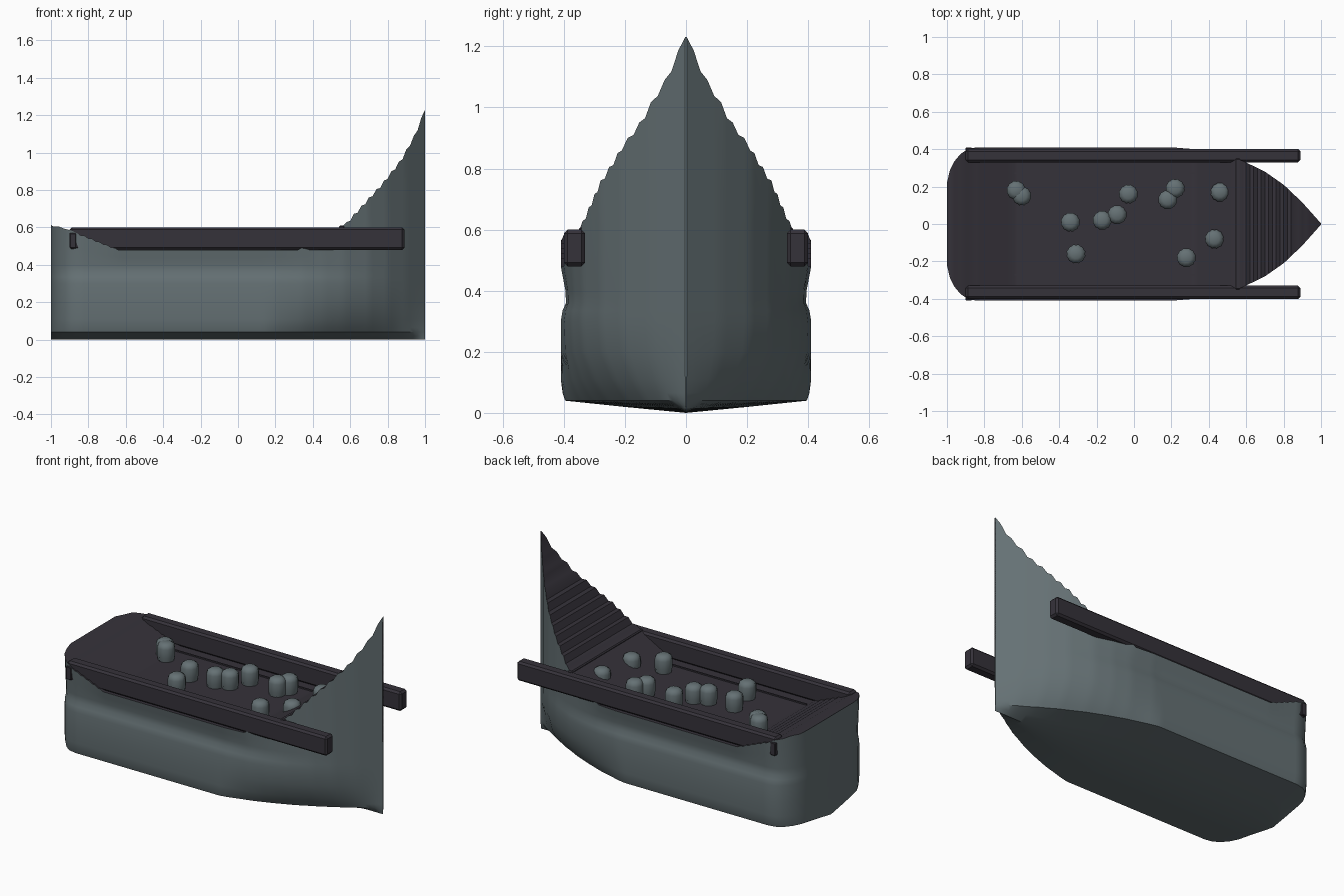
import bpy, bmesh, math

if "Cube" in bpy.data.objects:
    bpy.data.objects.remove(bpy.data.objects["Cube"])


def material(name, rgb):
    m = bpy.data.materials.new(name)
    m.use_nodes = True
    m.diffuse_color = (*rgb, 1)
    m.node_tree.nodes["Principled BSDF"].inputs["Base Color"].default_value = (*rgb, 1)
    return m


HULL = material("grey_blue_steel", (0.13, 0.165, 0.175))
DECK = material("dark_charcoal", (0.036, 0.032, 0.042))


def finish(bm, name, mats, angle=35):
    bmesh.ops.recalc_face_normals(bm, faces=bm.faces)
    mesh = bpy.data.meshes.new(name)
    bm.to_mesh(mesh)
    bm.free()
    for m in mats:
        mesh.materials.append(m)
    ob = bpy.data.objects.new(name, mesh)
    bpy.context.collection.objects.link(ob)
    bpy.ops.object.select_all(action='DESELECT')
    ob.select_set(True)
    bpy.context.view_layer.objects.active = ob
    bpy.ops.object.shade_smooth_by_angle(angle=math.radians(angle))
    return ob


def box(name, lo, hi, mat, bevel=0):
    bm = bmesh.new()
    bmesh.ops.create_cube(bm, size=1)
    for v in bm.verts:
        v.co = [a + (c + 0.5) * (b - a) for a, b, c in zip(lo, hi, v.co)]
    if bevel:
        bmesh.ops.bevel(bm, geom=bm.edges[:], offset=bevel, segments=1, affect='EDGES')
    return finish(bm, name, [mat])


def lerp(points, x):
    for (x0, y0), (x1, y1) in zip(points, points[1:]):
        if x <= x1:
            return y0 + (y1 - y0) * max(0, x - x0) / (x1 - x0)
    return points[-1][1]


# Plan outline (x, half width) and sheer line (x, height)
PLAN = [(-1, .22), (-.985, .285), (-.96, .335), (-.93, .372), (-.89, .4), (-.84, .41),
        (.2, .41), (.35, .398), (.46, .376), (.57, .343), (.7, .28), (.8, .21),
        (.9, .115), (1, .003)]
SHEER = [(-1, .61), (-.93, .597), (-.64, .48), (.32, .48), (.54, .6), (.57, .61),
         (.77, .83), (.87, .955), (.95, 1.1), (1, 1.23)]
# Half section below the sheer: (width factor, height)
SECTION = [(.5, .02), (.965, .04), (.985, .065), (1, .11), (1, .2), (1, .3),
           (.985, .335), (.955, .36), (.96, .4)]


def half_section(x, ridge):
    w, top = lerp(PLAN, x), lerp(SHEER, x) + ridge
    bow = min(1, max(0, (x - .15) / .7))
    pts = []
    for f, z in SECTION:
        if z > .3:
            f += (1 - f) * bow
        f *= 1 - .5 * bow * max(0, 1 - z / .24) ** 1.5
        pts.append((w * f, z))
    pts.append((w * (.98 + .02 * bow), (.4 + top) / 2))
    pts.append((w, top))
    return pts


# Hull loft with a ridged deck
stations = [p[0] for p in PLAN[:5]] + [-.84 + .02 * i for i in range(93)]
bm = bmesh.new()
rings = []
for i, x in enumerate(stations):
    sloped = .008 if .57 < x < .99 else .003 if x < -.64 else 0
    half = half_section(x, sloped * (-1) ** i)
    loop = [(0, 0)] + half + [(-y, z) for y, z in reversed(half)]
    rings.append([bm.verts.new((x, y, z)) for y, z in loop])
n, deck = len(rings[0]), len(SECTION) + 2
for a, b in zip(rings, rings[1:]):
    for k in range(n):
        f = bm.faces.new((a[k], a[(k + 1) % n], b[(k + 1) % n], b[k]))
        f.material_index = int(k == deck)
bm.faces.new(rings[0])
bm.faces.new(rings[-1])
finish(bm, "hull", [HULL, DECK])

# Long side rails, deck edge strips and rail end brackets
for side, s in (("left", 1), ("right", -1)):
    y0, y1 = sorted((.33 * s, .4 * s))
    box("rail_" + side, (-.9, y0, .48), (.89, y1, .6), DECK, .012)
    y0, y1 = sorted((.268 * s, .276 * s))
    box("deck_strip_" + side, (-.64, y0, .475), (.33, y1, .488), DECK)
    y0, y1 = sorted((.385 * s, .409 * s))
    box("rail_bracket_" + side, (-.9, y0, .49), (-.865, y1, .57), DECK, .004)

# Cross beam at the foot of the bow ramp, and the stem strip
box("cross_beam", (.54, -.35, .585), (.57, .35, .61), DECK, .006)
box("stem_strip", (.99, -.004, .45), (1, .004, 1.2), DECK)


# Drums standing on the deck
def drum(name, x, y):
    bm = bmesh.new()
    sides = 24
    profile = [(.044, .475), (.05, .51), (.05, .56), (.044, .578), (.026, .59)]
    rows = []
    for r, z in profile:
        rows.append([])
        for k in range(sides):
            a = math.tau * k / sides
            q = r * (1.04 if k % 2 else .97)
            rows[-1].append(bm.verts.new((x + q * math.cos(a), y + q * math.sin(a), z)))
    for a, b in zip(rows, rows[1:]):
        for k in range(sides):
            j = (k + 1) % sides
            bm.faces.new((a[k], a[j], b[j], b[k]))
    bm.faces.new(rows[0])
    bm.faces.new(rows[-1])
    finish(bm, name, [HULL], 50)


DRUMS = [(-.63, .18), (-.6, .15), (-.34, .01), (-.31, -.16), (-.17, .02), (-.09, .05),
         (-.03, .16), (.18, .13), (.22, .19), (.28, -.18), (.46, .17), (.43, -.08)]
for i, (x, y) in enumerate(DRUMS):
    drum("drum_%d" % (i + 1), x, y)
